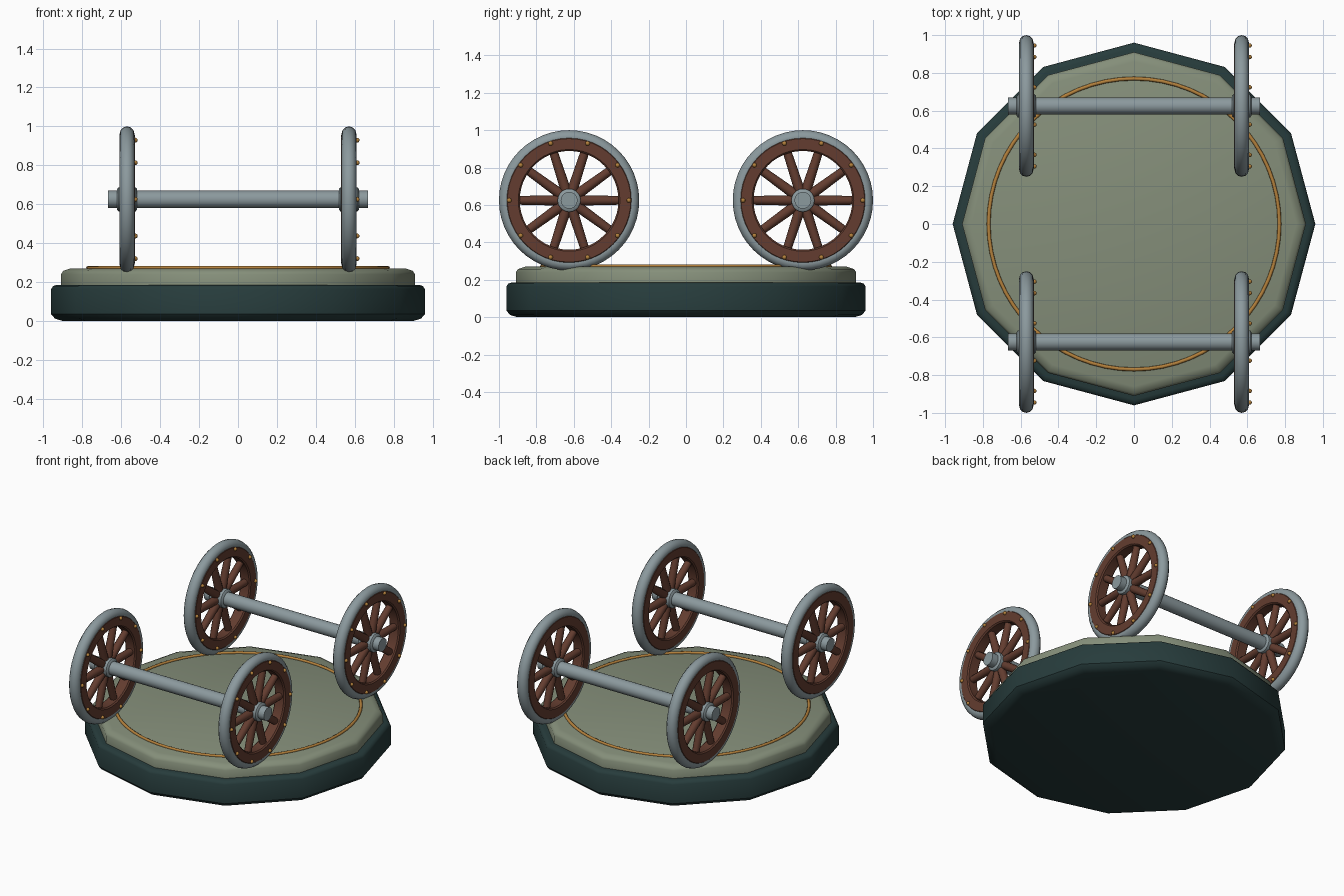
import bpy, bmesh, math
from mathutils import Matrix, Vector

if "Cube" in bpy.data.objects:
    bpy.data.objects.remove(bpy.data.objects["Cube"])


def material(name, rgb):
    m = bpy.data.materials.new(name)
    m.diffuse_color = (*rgb, 1)
    m.use_nodes = True
    m.node_tree.nodes["Principled BSDF"].inputs["Base Color"].default_value = m.diffuse_color
    return m


DARK = material("dark green", (0.02, 0.045, 0.045))
SAGE = material("sage", (0.235, 0.275, 0.195))
STEEL = material("grey steel", (0.26, 0.32, 0.34))
WOOD = material("brown wood", (0.125, 0.046, 0.029))
BRASS = material("brass", (0.46, 0.22, 0.045))
TO_X = Matrix.Rotation(math.pi / 2, 4, 'Y')   # turns the z axis onto x


def finish(name, bm, mat, matrix=Matrix(), angle=40):
    bmesh.ops.remove_doubles(bm, verts=bm.verts, dist=1e-5)
    bmesh.ops.recalc_face_normals(bm, faces=bm.faces)
    me = bpy.data.meshes.new(name)
    bm.to_mesh(me)
    bm.free()
    me.materials.append(mat)
    ob = bpy.data.objects.new(name, me)
    ob.matrix_world = matrix
    bpy.context.collection.objects.link(ob)
    bpy.ops.object.select_all(action='DESELECT')
    ob.select_set(True)
    bpy.context.view_layer.objects.active = ob
    bpy.ops.object.shade_smooth_by_angle(angle=math.radians(angle))
    return ob


def lathe(name, profile, sides, mat, matrix=Matrix(), loop=False, angle=40):
    """Spin (radius, height) points about z; open profiles get flat caps."""
    bm = bmesh.new()
    rings = [[bm.verts.new((r * math.cos(a), r * math.sin(a), h))
              for a in (2 * math.pi * i / sides for i in range(sides))]
             for r, h in profile]
    pairs = list(zip(rings, rings[1:]))
    if loop:
        pairs.append((rings[-1], rings[0]))
    else:
        bm.faces.new(rings[0])
        bm.faces.new(rings[-1])
    for a, b in pairs:
        for i in range(sides):
            j = (i + 1) % sides
            bm.faces.new((a[i], a[j], b[j], b[i]))
    return finish(name, bm, mat, matrix, angle)


def circle(major, minor, n):
    return [(major + minor * math.cos(2 * math.pi * i / n),
             minor * math.sin(2 * math.pi * i / n)) for i in range(n)]


# Twelve-sided plinth in two tiers, with a thin brass ring on top
lathe("plinth_base", [(0.90, 0), (0.94, 0.012), (0.96, 0.035), (0.96, 0.165),
                      (0.95, 0.18), (0.93, 0.186)], 12, DARK)
lathe("plinth_top", [(0.91, 0.18), (0.91, 0.24), (0.898, 0.258),
                     (0.86, 0.27)], 12, SAGE)
lathe("brass_ring", circle(0.77, 0.01, 8), 64, BRASS,
      Matrix.Translation((0, 0, 0.273)), loop=True, angle=60)


def wheel(tag, x, y):
    place = Matrix.Translation((x, y, 0.625)) @ TO_X
    lathe("tyre_" + tag, circle(0.337, 0.038, 12), 48, STEEL, place, True, 60)
    lathe("wooden_rim_" + tag,
          [(0.264, -0.032), (0.272, -0.04), (0.33, -0.04), (0.338, -0.032),
           (0.338, 0.032), (0.33, 0.04), (0.272, 0.04), (0.264, 0.032)],
          48, WOOD, place, True)
    lathe("hub_" + tag, [(0.052, -0.052), (0.062, -0.044), (0.062, 0.044),
                         (0.052, 0.052)], 20, STEEL, place)
    spokes, rivets = bmesh.new(), bmesh.new()
    for k in range(10):
        # local y runs across the world y axis, so one spoke lies level
        turn = Matrix.Rotation(math.radians(90 + 36 * k), 4, 'Z')
        bmesh.ops.create_cone(
            spokes, cap_ends=True, segments=10, radius1=0.028, radius2=0.023,
            depth=0.23, matrix=turn @ Matrix.Translation((0.165, 0, 0)) @ TO_X)
        bmesh.ops.create_uvsphere(
            rivets, u_segments=10, v_segments=6, radius=0.0125,
            matrix=turn @ Matrix.Translation((0.32, 0, 0.042)))
    finish("spokes_" + tag, spokes, WOOD, place)
    finish("rivets_" + tag, rivets, BRASS, place, 60)


# Two wheelsets: an axle with a wheel near each end
for end, y in (("front", -0.62), ("back", 0.62)):
    y = math.copysign(0.625, y)
    lathe("axle_" + end, [(0.045, -0.667), (0.045, 0.667)], 20, STEEL,
          Matrix.Translation((0, y, 0.625)) @ TO_X)
    for side, x in (("left", -0.57), ("right", 0.57)):
        wheel(end + "_" + side, x, y)
